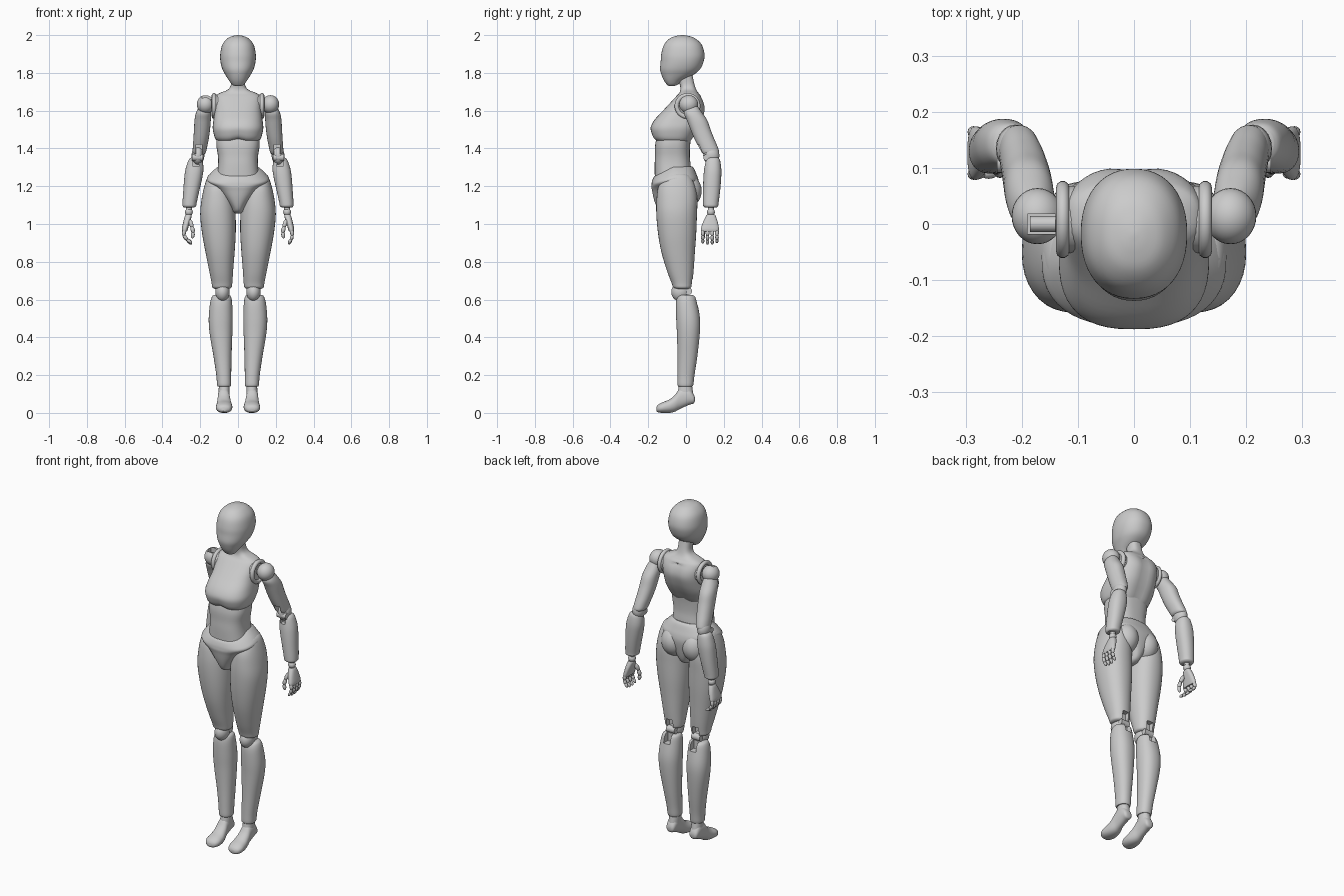
import bpy, bmesh, math
from mathutils import Vector, Matrix


def finish(name, bm, angle=40):
    bmesh.ops.recalc_face_normals(bm, faces=bm.faces[:])
    me = bpy.data.meshes.new(name)
    bm.to_mesh(me)
    bm.free()
    ob = bpy.data.objects.new(name, me)
    bpy.context.collection.objects.link(ob)
    bpy.ops.object.select_all(action='DESELECT')
    ob.select_set(True)
    bpy.context.view_layer.objects.active = ob
    bpy.ops.object.shade_smooth_by_angle(angle=math.radians(angle))
    return ob


def spline(rows, steps):
    out = []
    for i in range(len(rows) - 1):
        p = [rows[max(0, min(len(rows) - 1, i + k))] for k in (-1, 0, 1, 2)]
        for s in range(steps):
            t = s / steps
            out.append([0.5 * (2 * b + (c - a) * t + (2 * a - 5 * b + 4 * c - d) * t * t
                               + (3 * b - a - 3 * c + d) * t ** 3) for a, b, c, d in zip(*p)])
    return out + [list(rows[-1])]


def loft(name, rows, side=1, power=2.2, axis='z', warp=None, n=36, steps=4):
    """rows: (position, x0, x1, v0, v1); v is y for axis z, z for axis y."""
    bm = bmesh.new()
    rings = []
    for t, x0, x1, v0, v1 in spline(rows, steps):
        ring = []
        for k in range(n):
            a = 2 * math.pi * k / n
            c, s = math.cos(a), math.sin(a)
            x = (x0 + x1) / 2 + (x1 - x0) / 2 * math.copysign(abs(c) ** (2 / power), c)
            v = (v0 + v1) / 2 + (v1 - v0) / 2 * math.copysign(abs(s) ** (2 / power), s)
            p = Vector((x, v, t) if axis == 'z' else (x, t, v))
            if warp:
                p = warp(p)
            ring.append(bm.verts.new((p.x * side, p.y, p.z)))
        rings.append(ring)
    for a, b in zip(rings, rings[1:]):
        for k in range(n):
            bm.faces.new((a[k], a[(k + 1) % n], b[(k + 1) % n], b[k]))
    bm.faces.new(rings[0])
    bm.faces.new(rings[-1])
    return finish(name, bm)


def sym(rows):
    return [(z, -r, r, a, b) for z, r, a, b in rows]


def ball(name, c, r, side=1, n=24):
    bm = bmesh.new()
    bmesh.ops.create_uvsphere(bm, u_segments=n, v_segments=n // 2, radius=1)
    r = (r, r, r) if isinstance(r, float) else r
    bm.transform(Matrix.Translation((c[0] * side, c[1], c[2])) @ Matrix.Diagonal((*r, 1)))
    return finish(name, bm)


def rod(name, a, b, r, side=1, bulge=False):
    a, b = (Vector((p[0] * side, p[1], p[2])) for p in (a, b))
    d = b - a
    bm = bmesh.new()
    if bulge:
        bmesh.ops.create_uvsphere(bm, u_segments=12, v_segments=10, radius=1)
        bm.transform(Matrix.Diagonal((r, r, d.length / 2 + r * 0.5, 1)))
    else:
        bmesh.ops.create_cone(bm, cap_ends=True, segments=24, radius1=r, radius2=r, depth=d.length)
    bm.transform(Matrix.Translation((a + b) / 2) @ d.to_track_quat('Z', 'Y').to_matrix().to_4x4())
    return finish(name, bm)


def notch(ob, c, size, side=1):
    bm = bmesh.new()
    bmesh.ops.create_cube(bm, size=1)
    bm.transform(Matrix.Translation((c[0] * side, c[1], c[2])) @ Matrix.Diagonal((*size, 1)))
    cutter = finish("cutter", bm)
    cutter.hide_render = True
    mod = ob.modifiers.new("notch", 'BOOLEAN')
    mod.operation, mod.object = 'DIFFERENCE', cutter
    bpy.context.view_layer.objects.active = ob
    bpy.ops.object.modifier_apply(modifier=mod.name)
    bpy.data.objects.remove(cutter)
    bpy.ops.object.select_all(action='DESELECT')
    ob.select_set(True)
    bpy.ops.object.shade_smooth_by_angle(angle=math.radians(40))


# Head
loft("head", sym([
    (1.73, .012, -.09, -.065), (1.737, .03, -.1, -.045), (1.76, .048, -.117, -.015),
    (1.79, .067, -.13, .04), (1.82, .083, -.137, .075), (1.86, .093, -.134, .093),
    (1.90, .094, -.131, .098), (1.95, .083, -.116, .083), (1.983, .055, -.085, .048),
    (1.996, .025, -.05, .012), (2.0, .004, -.022, -.014)]), n=48)

# Neck and chest; the back gets a shallow spine groove, the bust a lifted centre
def chest_warp(p):
    m = math.exp(-(p.x / .03) ** 2)
    if p.z < 1.67 and p.y > 0:
        p.y -= .008 * m
    if p.z < 1.53 and p.y < -.1:
        p.z += .012 * m * (1.53 - p.z) / .09
    return p

loft("neck_and_chest", sym([
    (1.435, .105, -.15, .025), (1.45, .119, -.17, .035), (1.475, .128, -.182, .05),
    (1.51, .134, -.187, .07), (1.55, .13, -.168, .088), (1.60, .124, -.122, .102),
    (1.64, .124, -.085, .097), (1.675, .12, -.053, .08), (1.692, .1, -.037, .067),
    (1.71, .056, -.03, .055), (1.735, .038, -.032, .046), (1.78, .036, -.044, .036),
    (1.82, .036, -.05, .03)]), power=2.6, warp=chest_warp, n=48)

# Waist
loft("waist", sym([
    (1.48, .112, -.15, .03), (1.42, .115, -.163, .022), (1.36, .106, -.164, .02),
    (1.31, .106, -.166, .025), (1.24, .115, -.165, .03)]), power=2.6, n=48)

# Pelvis with a front dip at the waistband
def pelvis_warp(p):
    if p.z > 1.18:
        p.z -= .055 * max(0, (-p.y - .07) / .11) * (p.z - 1.18) / .12
    return p

loft("pelvis", sym([
    (1.305, .1, -.16, .03), (1.295, .117, -.172, .042), (1.265, .148, -.18, .055),
    (1.235, .165, -.183, .066), (1.20, .132, -.183, .07), (1.14, .078, -.172, .06),
    (1.09, .04, -.155, .045), (1.065, .028, -.135, .025), (1.055, .015, -.1, .0)]),
    power=2.5, warp=pelvis_warp, n=48)

for side, tag in ((1, "left"), (-1, "right")):
    def nm(s):
        return f"{tag}_{s}"

    # Buttock
    ball(nm("buttock"), (.068, .0, 1.175), (.073, .083, .09), side, 32)

    # Leg
    thigh = loft(nm("thigh"), [
        (1.27, .095, .135, -.06, -.02), (1.255, .075, .158, -.11, .02), (1.2, .045, .178, -.145, .048),
        (1.13, .022, .193, -.156, .06), (1.05, .013, .2, -.157, .058), (.95, .012, .19, -.148, .054),
        (.85, .018, .172, -.13, .047), (.75, .026, .152, -.1, .04), (.69, .03, .14, -.077, .034),
        (.665, .034, .136, -.068, .03), (.657, .045, .125, -.055, .02)], side)
    notch(thigh, (.085, .035, .675), (.04, .06, .07), side)
    ball(nm("knee_ball"), (.082, -.03, .64), (.038, .048, .05), side)
    rod(nm("knee_pin"), (.055, .012, .645), (.11, .012, .645), .02, side)
    shin = loft(nm("shin"), [
        (.625, .05, .125, -.03, .035), (.615, .037, .138, -.045, .05), (.58, .031, .148, -.053, .06),
        (.5, .028, .155, -.052, .074), (.42, .03, .15, -.048, .073), (.3, .034, .13, -.045, .06),
        (.2, .036, .115, -.045, .045), (.15, .036, .111, -.045, .039), (.14, .04, .107, -.04, .034)], side)
    notch(shin, (.085, .05, .61), (.04, .06, .07), side)
    loft(nm("ankle"), [
        (.16, .046, .1, -.035, .03), (.13, .044, .102, -.04, .034), (.08, .044, .104, -.05, .042)], side)
    loft(nm("foot"), [
        (.047, .062, .088, .062, .082), (.04, .051, .099, .05, .1), (.015, .045, .105, .042, .132),
        (-.03, .043, .107, .022, .13), (-.06, .037, .111, .006, .094), (-.09, .031, .115, .0, .07),
        (-.125, .031, .117, .0, .056), (-.148, .042, .107, .003, .043), (-.157, .06, .09, .01, .03)],
        side, axis='y')

    # Shoulder: socket plate, rim and ball
    rod(nm("shoulder_plate"), (.09, .008, 1.625), (.128, .008, 1.625), .06, side)
    bm = bmesh.new()
    n, m = 36, 10
    grid = [[bm.verts.new((side * (.127 + .012 * math.cos(b)),
                           .008 + (.057 + .012 * math.sin(b)) * math.cos(a),
                           1.625 + (.057 + .012 * math.sin(b)) * math.sin(a)))
             for b in [2 * math.pi * j / m for j in range(m)]]
            for a in [2 * math.pi * i / n for i in range(n)]]
    for i in range(n):
        for j in range(m):
            bm.faces.new((grid[i][j], grid[(i + 1) % n][j],
                          grid[(i + 1) % n][(j + 1) % m], grid[i][(j + 1) % m]))
    finish(nm("shoulder_rim"), bm)
    shoulder = ball(nm("shoulder_ball"), (.172, .014, 1.633), (.046, .05, .049), side, 32)
    if side < 0:
        notch(shoulder, (.165, .0, 1.67), (.05, .036, .08), side)
        rod(nm("shoulder_peg"), (.12, .0, 1.645), (.185, .0, 1.645), .014, side)
    else:
        rod(nm("shoulder_peg"), (.12, .012, 1.63), (.15, .012, 1.63), .025, side)

    # Arm
    upper = loft(nm("upper_arm"), [
        (1.625, .15, .205, .0, .06), (1.59, .142, .222, -.012, .085), (1.55, .144, .23, .004, .112),
        (1.5, .148, .233, .024, .13), (1.45, .155, .236, .045, .15), (1.41, .163, .239, .065, .167),
        (1.38, .17, .24, .08, .176), (1.368, .18, .232, .09, .168)], side)
    notch(upper, (.207, .085, 1.39), (.032, .06, .06), side)
    ball(nm("elbow_ball"), (.212, .134, 1.362), (.034, .043, .048), side)
    rod(nm("elbow_pin"), (.186, .11, 1.352), (.244, .11, 1.352), .018, side)
    fore = loft(nm("forearm"), [
        (1.352, .2, .248, .12, .168), (1.338, .188, .262, .105, .18), (1.29, .183, .278, .096, .187),
        (1.24, .19, .285, .092, .186), (1.17, .206, .29, .09, .18), (1.11, .219, .294, .09, .172),
        (1.095, .222, .293, .092, .17), (1.088, .23, .287, .1, .162)], side)
    notch(fore, (.222, .1, 1.335), (.032, .05, .06), side)

    # Hand
    rod(nm("wrist"), (.258, .132, 1.1), (.263, .132, 1.035), .015, side)
    ball(nm("wrist_ball"), (.26, .132, 1.063), .021, side, 16)
    loft(nm("palm"), [
        (1.05, .248, .276, .112, .153), (1.04, .246, .282, .105, .158), (1.01, .254, .29, .09, .168),
        (.975, .265, .297, .079, .174), (.96, .27, .295, .08, .172)], side, power=2.6, n=24)
    curl = 0 if side > 0 else .022
    for i in range(4):
        y = .089 + .025 * i
        drop = (.006, 0, 0, .008)[i]
        pts = [(.284, y, .968), (.288, y, .94), (.281 - curl * .5, y, .915 + drop * .5),
               (.27 - curl, y, .895 + drop)]
        for j in range(3):
            rod(nm(f"finger_{i + 1}_joint_{j + 1}"), pts[j], pts[j + 1], .0105 - .001 * j, side, True)
    thumb = [(.256, .108, 1.02), (.243, .096, .985), (.237, .092, .955), (.241, .092, .928)]
    for j in range(3):
        rod(nm(f"thumb_joint_{j + 1}"), thumb[j], thumb[j + 1], .012 - .001 * j, side, True)
